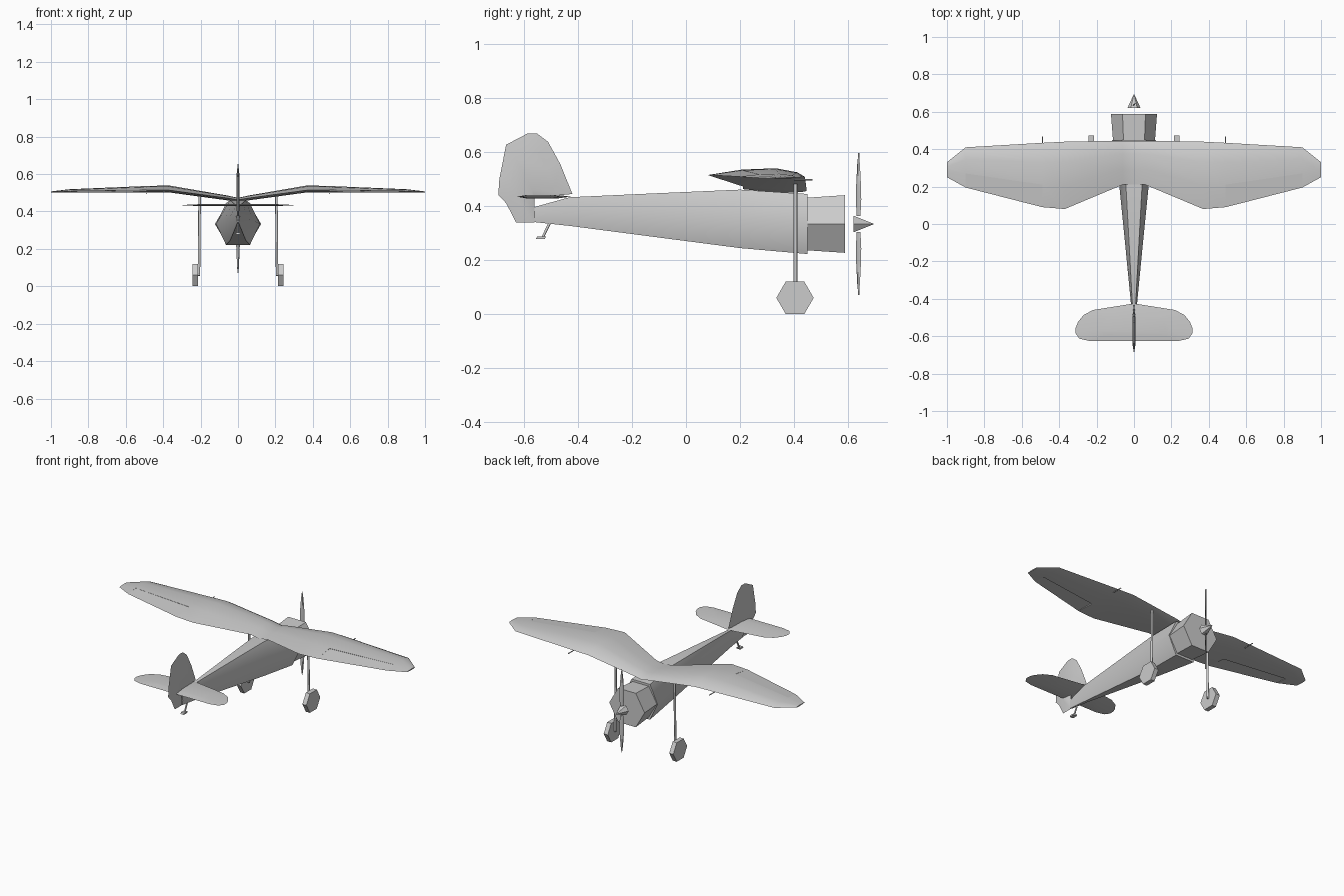
import bpy, bmesh
from math import sin, cos, pi, radians
from mathutils import Vector

cube = bpy.data.objects.get("Cube")
if cube:
    bpy.data.objects.remove(cube)

grey = bpy.data.materials.new("plain_grey")
grey.use_nodes = True
grey.diffuse_color = (0.6, 0.6, 0.6, 1)
grey.node_tree.nodes["Principled BSDF"].inputs["Base Color"].default_value = (0.6, 0.6, 0.6, 1)


def loft(name, rings, smooth=None):
    """Skin a row of equal-sized point rings and cap both ends."""
    bm = bmesh.new()
    rows = [[bm.verts.new(p) for p in ring] for ring in rings]
    n = len(rows[0])
    for a, b in zip(rows, rows[1:]):
        for i in range(n):
            j = (i + 1) % n
            bm.faces.new((a[i], a[j], b[j], b[i]))
    bm.faces.new(rows[0])
    bm.faces.new(rows[-1])
    bmesh.ops.remove_doubles(bm, verts=bm.verts, dist=1e-5)
    bmesh.ops.recalc_face_normals(bm, faces=bm.faces)
    mesh = bpy.data.meshes.new(name)
    bm.to_mesh(mesh)
    bm.free()
    mesh.materials.append(grey)
    obj = bpy.data.objects.new(name, mesh)
    bpy.context.collection.objects.link(obj)
    if smooth:
        bpy.ops.object.select_all(action='DESELECT')
        obj.select_set(True)
        bpy.context.view_layer.objects.active = obj
        bpy.ops.object.shade_smooth_by_angle(angle=radians(smooth))
    return obj


def ring(center, u, v, r, n=6, turn=0.0):
    c, u, v = Vector(center), Vector(u), Vector(v)
    return [c + u * r * cos(turn + 2 * pi * i / n) + v * r * sin(turn + 2 * pi * i / n)
            for i in range(n)]


def rod(name, a, b, r, n=6):
    a, b = Vector(a), Vector(b)
    axis = (b - a).normalized()
    u = axis.orthogonal().normalized()
    v = axis.cross(u)
    return loft(name, [ring(a, u, v, r, n), ring(b, u, v, r, n)], 62)


def blade_plate(name, outline, thick, place):
    """Sharp-rimmed plate that swells towards its middle."""
    cx = sum(p[0] for p in outline) / len(outline)
    cy = sum(p[1] for p in outline) / len(outline)
    inner = [(cx + (x - cx) * .6, cy + (y - cy) * .6) for x, y in outline]
    loft(name, [[place(x, y, thick) for x, y in inner],
                [place(x, y, 0) for x, y in outline],
                [place(x, y, -thick) for x, y in inner]], 40)


X, Y, Z = (1, 0, 0), (0, 1, 0), (0, 0, 1)
AXIS_Z = .333

# Fuselage: six-sided sections as (y, half width, bottom, top)
sections = [(-.56, .008, .34, .396), (-.43, .016, .326, .432), (-.1, .048, .283, .447),
            (.2, .078, .244, .46), (.45, .117, .222, .444)]
loft("fuselage", [[(w, y, (b + t) / 2), (w * .55, y, t), (-w * .55, y, t),
                   (-w, y, (b + t) / 2), (-w * .55, y, b), (w * .55, y, b)]
                  for y, w, b, t in sections], 45)

# Engine cowl, flaring forward
loft("engine_cowl", [ring((0, .445, AXIS_Z), X, Z, .112),
                     ring((0, .587, AXIS_Z), X, Z, .123)])

# Spinner and propeller blades
loft("spinner", [ring((0, .62, AXIS_Z), X, Z, .035),
                 ring((0, .695, AXIS_Z), X, Z, .0004)])
for name, s in (("upper_propeller_blade", 1), ("lower_propeller_blade", -1)):
    loft(name, [[(w, .638 + w, AXIS_Z + s * d), (.003, .635, AXIS_Z + s * d),
                 (-w, .638 - w, AXIS_Z + s * d), (-.003, .641, AXIS_Z + s * d)]
                for d, w in ((.03, .007), (.09, .01), (.14, .009), (.22, .005), (.262, .001))], 40)

# Gull wing stations: x, leading y, trailing y, leading z, trailing z, upper and lower swell
ROOT = (0, .445, .21, .455, .462, .016, .008)
STATIONS = [ROOT, (.06, .445, .21, .466, .472, .018, .008),
            (.37, .44, .08, .507, .514, .03, .007),
            (.49, .434, .09, .507, .514, .027, .007),
            (.9, .41, .195, .505, .508, .013, .005),
            (1.0, .33, .25, .503, .504, .004, .003)]
HINGE = .65


def chord_point(st, f, swell):
    x, le, te, zl, zt, up, low = st
    return (x, le + (te - le) * f,
            zl + (zt - zl) * f + (up * swell if swell > 0 else low * swell))


def airfoil(st, cut=False):
    tail = chord_point(st, HINGE, .75) if cut else chord_point(st, 1, 0)
    upper = [chord_point(st, f, s) for f, s in ((0, 0), (.08, .55), (.3, 1), (HINGE, .75))]
    lower = [chord_point(st, f, -s) for f, s in ((HINGE, .8), (.3, 1), (.08, .6))]
    return upper + [tail] + lower


def flip(points, s):
    return [(p[0] * s, p[1], p[2]) for p in points]


half = [airfoil(STATIONS[i]) for i in (1, 2, 3)]
half += [airfoil(STATIONS[3], True), airfoil(STATIONS[4], True)]
half += [airfoil(STATIONS[4]), airfoil(STATIONS[5])]
loft("wing", [flip(r, -1) for r in reversed(half)] + [airfoil(ROOT)] + half, 40)

# Tailplane outline (half), then mirrored
tail_half = [(.22, -.46), (.27, -.487), (.3, -.525), (.312, -.555), (.312, -.585),
             (.292, -.613), (.24, -.625)]
tail_outline = [(0, -.425)] + tail_half + [(-x, y) for x, y in reversed(tail_half)]
blade_plate("tailplane", tail_outline, .006, lambda x, y, t: (x, y, .434 + t))

# Fin and rudder
fin = [(-.42, .444), (-.465, .555), (-.51, .637), (-.55, .667), (-.587, .667), (-.665, .626),
       (-.69, .5), (-.694, .44), (-.665, .41), (-.628, .338), (-.56, .338), (-.56, .43)]
blade_plate("fin_and_rudder", fin, .007, lambda y, z, t: (t, y, z))

# Tail skid
rod("tail_skid_leg", (0, -.5, .345), (0, -.53, .283), .005)
loft("tail_skid_foot", [[(x, -.555, .278), (x, -.522, .278), (x, -.518, .287), (x, -.55, .287)]
                        for x in (-.012, .012)])

# Paired parts: ailerons, landing gear, wing probes
for side, s in (("left", 1), ("right", -1)):
    loft(side + "_aileron", [flip([chord_point(st, HINGE, .7), chord_point(st, 1, 0),
                                   chord_point(st, HINGE, .05)], s)
                             for st in STATIONS[3:5]], 40)
    rod(side + "_gear_strut", (s * .205, .405, .485), (s * .209, .405, .06), .007)
    rod(side + "_axle", (s * .203, .405, .062), (s * .22, .405, .062), .007)
    loft(side + "_wheel", [ring((s * x, .403, .06), Y, Z, .069) for x in (.214, .242)])
    rod(side + "_wing_probe", (s * .49, .40, .497), (s * .49, .468, .497), .003)
